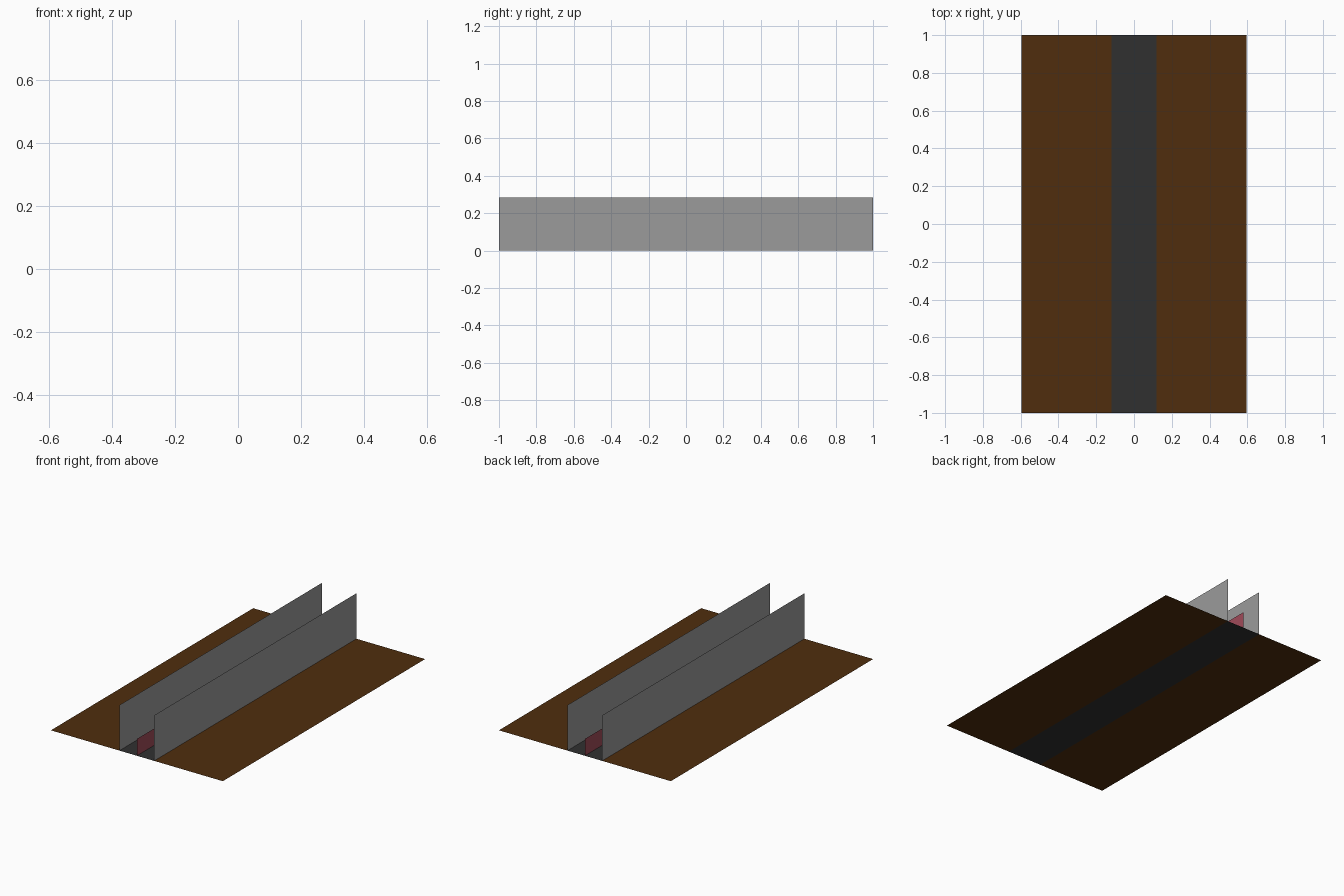
import bpy

if "Cube" in bpy.data.objects:
    bpy.data.objects.remove(bpy.data.objects["Cube"])

HALF_LEN = 1.0     # along y
HALF_WIDTH = 0.595  # along x
TRACK = 0.12       # half width of the channel


def material(name, rgb):
    m = bpy.data.materials.new(name)
    m.diffuse_color = (*rgb, 1)
    m.use_nodes = True
    m.node_tree.nodes["Principled BSDF"].inputs["Base Color"].default_value = m.diffuse_color
    return m


brown = material("brown", (0.08, 0.027, 0.004))
dark = material("dark grey", (0.03, 0.03, 0.03))
grey = material("grey", (0.33, 0.33, 0.33))
red = material("dull red", (0.35, 0.07, 0.10))


def sheet(name, a, b, mat):
    """Thin sheet extruded along y from profile point a to b (x, z)."""
    L = HALF_LEN
    verts = [(a[0], -L, a[1]), (b[0], -L, b[1]), (b[0], L, b[1]), (a[0], L, a[1])]
    mesh = bpy.data.meshes.new(name)
    mesh.from_pydata(verts, [], [(0, 1, 2, 3)])
    mesh.materials.append(mat)
    obj = bpy.data.objects.new(name, mesh)
    bpy.context.collection.objects.link(obj)


# Channel floor and centre rail
sheet("channel_floor", (-TRACK, 0), (TRACK, 0), dark)
sheet("centre_rail", (0, 0.105), (0, 0), red)

# Side ground strips
sheet("left_ground", (-HALF_WIDTH, 0), (-TRACK, 0), brown)
sheet("right_ground", (TRACK, 0), (HALF_WIDTH, 0), brown)

# Side walls
sheet("left_wall", (-TRACK, 0), (-TRACK, 0.285), grey)
sheet("right_wall", (TRACK, 0.285), (TRACK, 0), grey)
